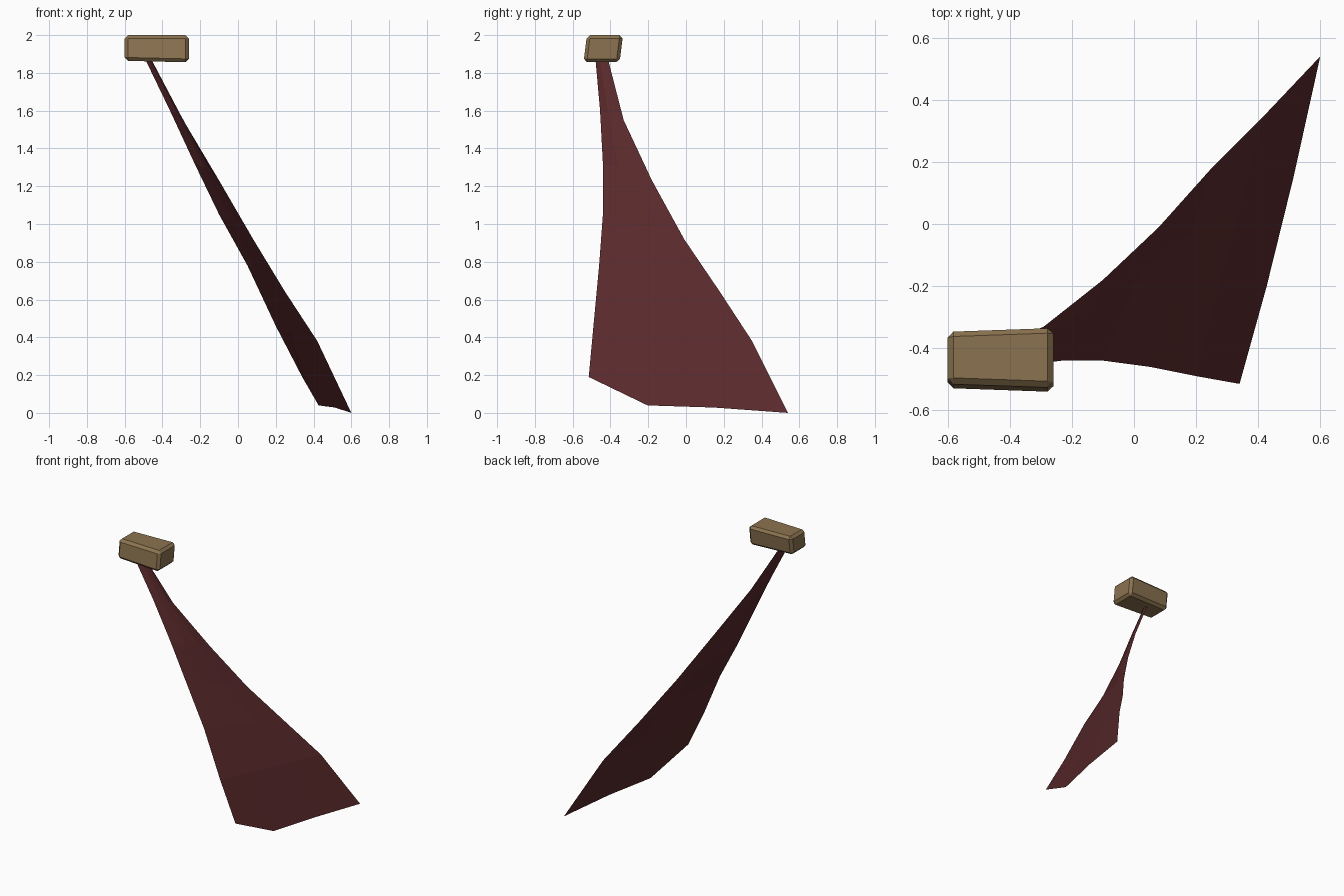
import bpy
import bmesh
from mathutils import Vector

cube = bpy.data.objects.get("Cube")
if cube:
    bpy.data.objects.remove(cube, do_unlink=True)


def material(name, rgb):
    mat = bpy.data.materials.new(name)
    mat.use_nodes = True
    color = (*rgb, 1)
    mat.diffuse_color = color
    mat.node_tree.nodes["Principled BSDF"].inputs["Base Color"].default_value = color
    return mat


def make_object(name, bm, mat):
    mesh = bpy.data.meshes.new(name)
    bm.to_mesh(mesh)
    bm.free()
    mesh.materials.append(mat)
    obj = bpy.data.objects.new(name, mesh)
    bpy.context.collection.objects.link(obj)
    return obj


red = material("dark red cloth", (0.10, 0.022, 0.024))
tan = material("tan block", (0.26, 0.17, 0.08))

# Cloth: two edge rails, bottom to top, joined by three strips
front_rail = [(.34, -.515, .19), (.2, -.49, .46), (.05, -.46, .78), (-.1, -.44, 1.05),
              (-.23, -.44, 1.32), (-.36, -.455, 1.6), (-.495, -.48, 1.88)]
back_rail = [(.6, .54, 0), (.42, .35, .38), (.25, .18, .64), (.08, -.01, .92),
             (-.1, -.18, 1.23), (-.29, -.33, 1.55), (-.47, -.415, 1.88)]
hem_sag = {1: Vector((0, -.04, -.087)), 2: Vector((0, -.04, -.035))}

bm = bmesh.new()
rows = []
for i, (a, b) in enumerate(zip(front_rail, back_rail)):
    row = []
    for j in range(4):
        p = Vector(a).lerp(Vector(b), j / 3)
        if j in hem_sag:
            if i == 0:
                p += hem_sag[j]
            elif i > 3:
                p += Vector((.012, 0, .006))  # gathered fold near the top
        row.append(bm.verts.new(p))
    rows.append(row)
for low, high in zip(rows, rows[1:]):
    for j in range(3):
        bm.faces.new((low[j], low[j + 1], high[j + 1], high[j]))
make_object("cloth", bm, red)

# Block: slightly skewed box with chamfered edges
bm = bmesh.new()
bmesh.ops.create_cube(bm, size=2)
for v in bm.verts:
    x, y, z = v.co
    v.co = (-.43 + .17 * x,
            -.438 + y * (.09 + .006 * x) + .009 * z,
            1.93 + .07 * z - (.004 * x if z < 0 else 0))
bmesh.ops.bevel(bm, geom=bm.edges[:], offset=.018, segments=1, affect='EDGES')
make_object("block", bm, tan)
